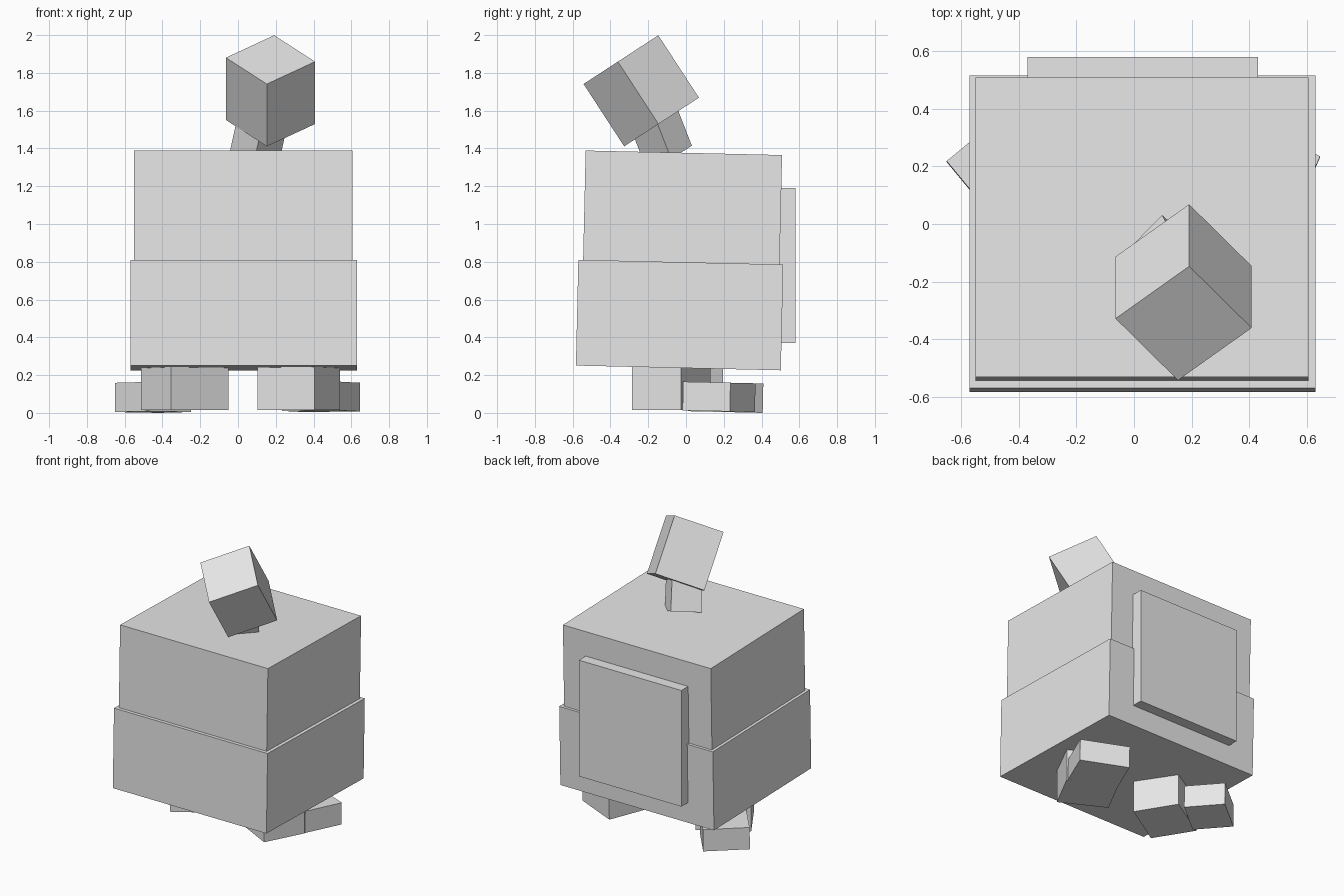
import bpy
import bmesh
from mathutils import Matrix, Vector

cube = bpy.data.objects.get("Cube")
if cube:
    bpy.data.objects.remove(cube, do_unlink=True)

# Single plain grey material
grey = bpy.data.materials.new("plain grey")
grey.use_nodes = True
colour = (0.8, 0.8, 0.8, 1)
grey.diffuse_color = colour
grey.node_tree.nodes["Principled BSDF"].inputs["Base Color"].default_value = colour

UPRIGHT = (0, 0, 1)
LEANING = (0, 0.023, 1)


def box(name, centre, size, up=UPRIGHT, side=(1, 0, 0)):
    """Flat-shaded box whose local z follows up and local x follows side."""
    z = Vector(up).normalized()
    x = Vector(side)
    x = (x - z * x.dot(z)).normalized()
    y = z.cross(x)
    turn = Matrix((x, y, z)).transposed().to_4x4()
    bm = bmesh.new()
    bmesh.ops.create_cube(bm, size=1, matrix=Matrix.Diagonal((*size, 1)))
    mesh = bpy.data.meshes.new(name)
    bm.to_mesh(mesh)
    bm.free()
    mesh.materials.append(grey)
    obj = bpy.data.objects.new(name, mesh)
    obj.matrix_world = Matrix.Translation(centre) @ turn
    bpy.context.collection.objects.link(obj)
    return obj


# Body: two stacked blocks leaning slightly back
box("lower_body", (0.03, -0.034, 0.518), (1.2, 1.085, 0.56), LEANING)
box("upper_body", (0.028, -0.018, 1.087), (1.155, 1.04, 0.58), LEANING)

# Panel on the back
box("back_panel", (0.03, 0.5, 0.78), (0.8, 0.16, 0.82))

# Neck and head, tipped forward and turned
box("neck", (0.12, -0.148, 1.504), (0.18, 0.2, 0.3),
    (0.2, -0.355, 0.912), (0.125, -0.11, -0.07))
box("head", (0.172, -0.237, 1.705), (0.335, 0.335, 0.394),
    (0, -0.215, 0.33), (0.255, 0.18, 0.12))

# Legs, turned outward and sunk into the body
box("left_leg", (0.322, -0.078, 0.145), (0.293, 0.338, 0.26), side=(0.135, 0.26, 0))
box("right_leg", (-0.282, -0.029, 0.145), (0.358, 0.305, 0.26), side=(0.305, 0.188, 0))

# Feet behind the legs
box("left_foot", (0.44, 0.175, 0.085), (0.273, 0.33, 0.152), LEANING, (0.11, 0.25, 0))
box("right_foot", (-0.45, 0.21, 0.082), (0.3, 0.265, 0.155), LEANING, (0.23, 0.19, 0))
